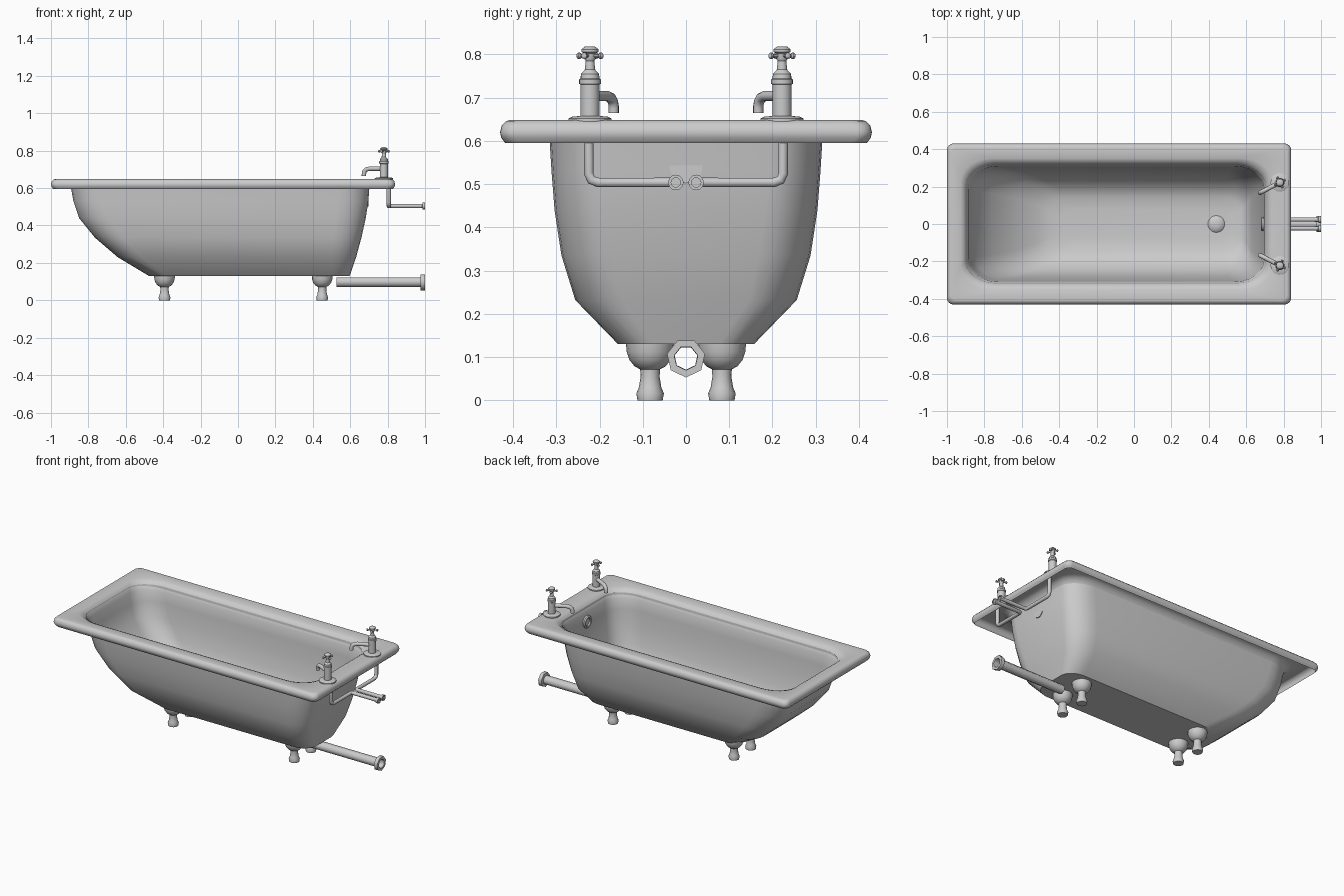
import bpy, math
from mathutils import Matrix, Vector

if "Cube" in bpy.data.objects:
    bpy.data.objects.remove(bpy.data.objects["Cube"])


def skin(name, rings, cap_start=False, cap_end=False, mat=Matrix(), angle=35):
    """Loft equal-length closed rings into a smooth-by-angle mesh."""
    n = len(rings[0])
    verts = [mat @ Vector(p) for r in rings for p in r]
    faces = [(i * n + j, i * n + (j + 1) % n, (i + 1) * n + (j + 1) % n, (i + 1) * n + j)
             for i in range(len(rings) - 1) for j in range(n)]
    if cap_start:
        faces.append(tuple(reversed(range(n))))
    if cap_end:
        faces.append(tuple((len(rings) - 1) * n + j for j in range(n)))
    me = bpy.data.meshes.new(name)
    me.from_pydata(verts, [], faces)
    me.shade_smooth()
    me.set_sharp_from_angle(angle=math.radians(angle))
    ob = bpy.data.objects.new(name, me)
    bpy.context.collection.objects.link(ob)
    return ob


def rect_ring(x0, x1, hy, z, rx, ry, n=6):
    """Rectangle ring with elliptical corners."""
    cx, hx = (x0 + x1) / 2, (x1 - x0) / 2
    ring = []
    for k, (sx, sy) in enumerate([(1, 1), (-1, 1), (-1, -1), (1, -1)]):
        for i in range(n + 1):
            a = math.pi / 2 * (k + i / n)
            ring.append((cx + sx * (hx - rx) + rx * math.cos(a),
                         sy * (hy - ry) + ry * math.sin(a), z))
    return ring


def lathe(name, profile, mat=Matrix(), n=16, caps=True, phase=0, angle=35):
    rings = [[(r * math.cos(phase + 2 * math.pi * i / n), r * math.sin(phase + 2 * math.pi * i / n), z)
              for i in range(n)] for r, z in profile]
    return skin(name, rings, caps, caps, mat, angle)


def tube(name, pts, radius, mat=Matrix()):
    cu = bpy.data.curves.new(name, 'CURVE')
    cu.dimensions = '3D'
    cu.bevel_depth, cu.bevel_resolution, cu.use_fill_caps = radius, 3, True
    sp = cu.splines.new('POLY')
    sp.points.add(len(pts) - 1)
    for p, co in zip(sp.points, pts):
        p.co = (*(mat @ Vector(co)), 1)
    ob = bpy.data.objects.new(name, cu)
    bpy.context.collection.objects.link(ob)
    return ob


# body levels: x0, x1, half width, z, corner rx, corner ry
levels = [(-0.892, 0.702, 0.315, 0.595, 0.16, 0.12),
          (-0.88, 0.697, 0.311, 0.53, 0.16, 0.12),
          (-0.85, 0.683, 0.304, 0.44, 0.16, 0.12),
          (-0.765, 0.66, 0.288, 0.335, 0.15, 0.12),
          (-0.645, 0.632, 0.256, 0.232, 0.13, 0.11),
          (-0.475, 0.597, 0.157, 0.13, 0.10, 0.08)]

# outer shell with flat bottom
skin("tub_outer_shell", [rect_ring(-0.90, 0.707, 0.318, 0.625, 0.16, 0.12)]
     + [rect_ring(*l) for l in levels], cap_end=True)

# rim skirt, flat rim and inner basin in one sheet
rim = [(0.012, 0.595), (0.003, 0.607), (0.0, 0.62), (0.004, 0.636), (0.014, 0.646), (0.022, 0.648)]
rings = [rect_ring(-1 + i, 0.84 - i, 0.43 - i, z, 0.035, 0.035) for i, z in rim]
for o, z in [(0.035, 0.644), (0.018, 0.636), (0.006, 0.62)]:
    rings.append(rect_ring(-0.892 - o, 0.702 + o, 0.315 + o, z, 0.16, 0.12))
i = 0.006
for x0, x1, hy, z, rx, ry in levels[:-1]:
    rings.append(rect_ring(x0 + i, x1 - i, hy - i, z, rx, ry))
rings += [rect_ring(-0.52, 0.602, 0.19, 0.17, 0.11, 0.09),
          rect_ring(-0.46, 0.57, 0.145, 0.15, 0.10, 0.08),
          rect_ring(-0.38, 0.50, 0.08, 0.143, 0.06, 0.05)]
skin("tub_rim_and_basin", rings, cap_end=True, angle=50)

# plug in the basin floor
lathe("drain_plug", [(0.045, 0.14), (0.045, 0.15), (0.036, 0.158), (0.018, 0.163), (0.004, 0.164)],
      Matrix.Translation((0.44, 0, 0)), 20)

# overflow plate on the tap end wall
lathe("overflow_plate", [(0.038, -0.006), (0.038, 0.008), (0.032, 0.014), (0.024, 0.012), (0.022, 0.004)],
      Matrix.Translation((0.692, 0, 0.54)) @ Matrix.Rotation(-math.pi / 2, 4, 'Y'), 20)

# feet: half ball and flared leg
foot = [(0.02, 0), (0.029, 0.0), (0.032, 0.016), (0.026, 0.03), (0.022, 0.055), (0.023, 0.072), (0.036, 0.079),
        (0.048, 0.094), (0.054, 0.112), (0.056, 0.132)]
for x, end in [(-0.393, "head"), (0.45, "tap")]:
    for s, side in [(-1, "front"), (1, "back")]:
        lathe(f"{end}_{side}_foot", foot, Matrix.Translation((x, s * 0.083, 0)))

# seven-sided open waste pipe with flange
lathe("waste_pipe", [(0.028, 0.527), (0.028, 0.975), (0.045, 0.977), (0.045, 1.0), (0.028, 1.0), (0.027, 0.975)],
      Matrix.Translation((0, 0, 0.098)) @ Matrix.Rotation(math.pi / 2, 4, 'Y'), 7, False, 0, 60)

column = [(0.05, 0.645), (0.05, 0.652), (0.042, 0.656), (0.022, 0.658), (0.022, 0.73), (0.025, 0.732),
          (0.025, 0.742), (0.022, 0.745), (0.021, 0.755), (0.012, 0.765), (0.010, 0.785), (0.013, 0.79),
          (0.013, 0.802), (0.02, 0.806), (0.02, 0.812), (0.012, 0.818), (0.004, 0.819)]
for s, side in [(-1, "front"), (1, "back")]:
    # tap, turned so that local x runs along the spout
    m = (Matrix.Translation((0.78, s * 0.222, 0))
         @ Matrix.Rotation(math.atan2(-s * 0.46, -0.89), 4, 'Z'))
    lathe(f"{side}_tap_body", column, m, 16)
    tube(f"{side}_tap_spout", [(0, 0, 0.704), (0.085, 0, 0.704), (0.105, 0, 0.70), (0.116, 0, 0.69),
                               (0.12, 0, 0.678), (0.12, 0, 0.665)], 0.012, m)
    for k in range(4):
        arm = (m @ Matrix.Translation((0, 0, 0.797)) @ Matrix.Rotation(k * math.pi / 2, 4, 'Z')
               @ Matrix.Rotation(math.pi / 2, 4, 'Y'))
        lathe(f"{side}_tap_handle_arm_{k + 1}", [(0.004, 0), (0.004, 0.023), (0.0075, 0.026),
                                                 (0.0075, 0.031), (0.003, 0.034)], arm, 8)
    # supply pipe dropping from the rim, across the end and out to the wall
    y = 0.225
    tube(f"{side}_supply_pipe",
         [(0.806, s * y, 0.645), (0.806, s * y, 0.525), (0.806, s * (y - 0.006), 0.51),
          (0.806, s * (y - 0.022), 0.504), (0.806, s * 0.036, 0.504), (0.81, s * 0.027, 0.504),
          (0.82, s * 0.0235, 0.504), (0.995, s * 0.0235, 0.504)], 0.0115)
    lathe(f"{side}_supply_collar", [(0.011, 0.985), (0.018, 0.986), (0.018, 1.0), (0.011, 1.0)],
          Matrix.Translation((0, s * 0.0235, 0.504)) @ Matrix.Rotation(math.pi / 2, 4, 'Y'), 12, False)
